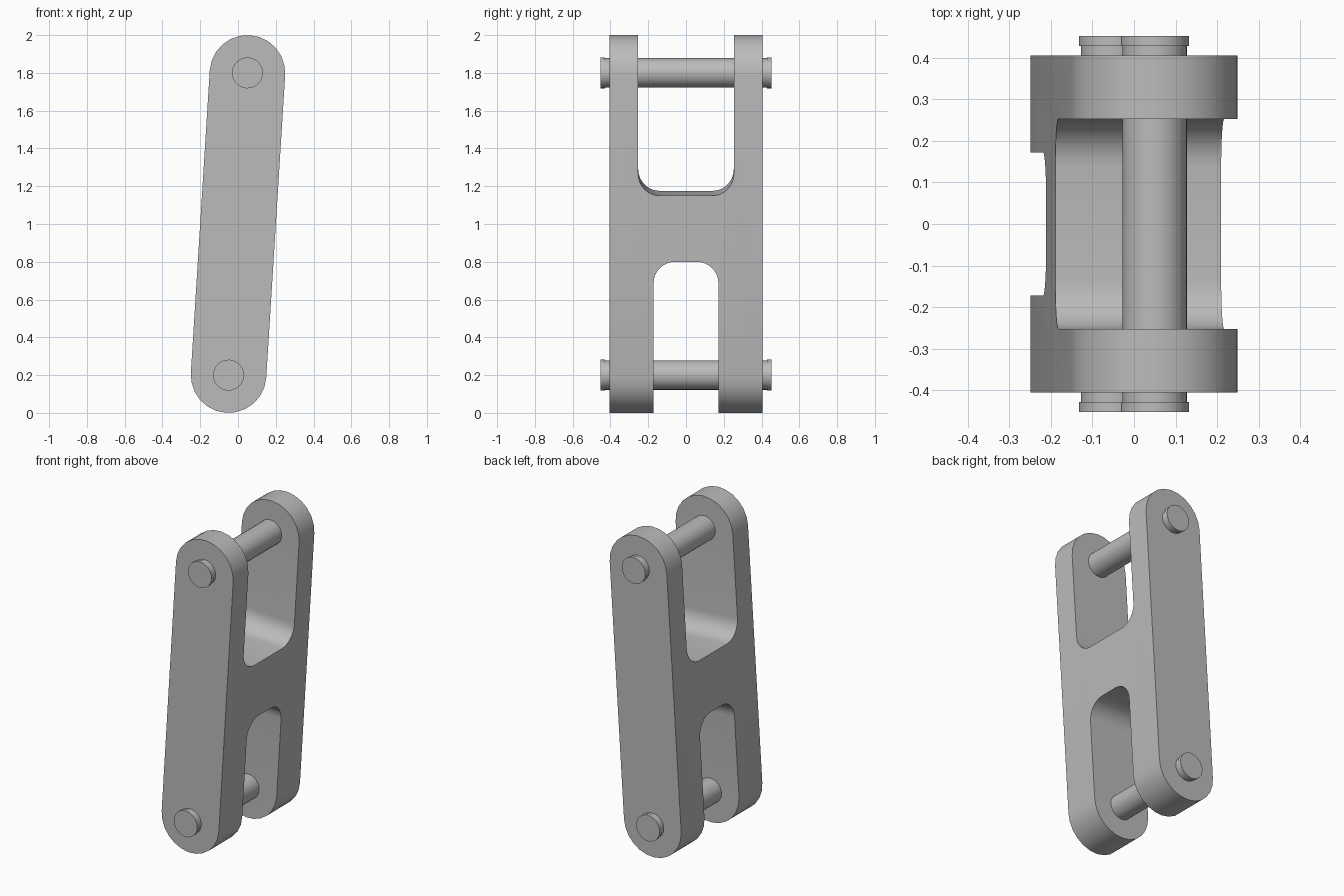
import bpy, bmesh, math
from mathutils import Matrix, Vector

cube = bpy.data.objects.get("Cube")
if cube:
    bpy.data.objects.remove(cube, do_unlink=True)

TILT = math.atan2(0.1, 1.6)       # lean of the link towards +x
REACH = math.hypot(0.05, 0.8)     # centre to pin axis
FRAME = Matrix.Translation((0, 0, 1)) @ Matrix.Rotation(TILT, 4, 'Y')

steel = bpy.data.materials.new("grey steel")
GREY = (0.5, 0.5, 0.5, 1)
steel.use_nodes = True
steel.diffuse_color = GREY
steel.node_tree.nodes["Principled BSDF"].inputs["Base Color"].default_value = GREY


def finish(name, bm):
    bmesh.ops.recalc_face_normals(bm, faces=bm.faces)
    mesh = bpy.data.meshes.new(name)
    bm.to_mesh(mesh)
    bm.free()
    mesh.materials.append(steel)
    ob = bpy.data.objects.new(name, mesh)
    bpy.context.collection.objects.link(ob)
    ob.matrix_world = FRAME
    return ob


def smooth(ob):
    bpy.ops.object.select_all(action='DESELECT')
    ob.select_set(True)
    bpy.context.view_layer.objects.active = ob
    bpy.ops.object.shade_smooth_by_angle(angle=math.radians(35))


def arc(cx, cz, r, start, end, n):
    angles = [math.radians(start + (end - start) * i / n) for i in range(n + 1)]
    return [(cx + r * math.cos(a), cz + r * math.sin(a)) for a in angles]


def prism(name, points, offset):
    """Extrude a closed outline both ways along the offset vector."""
    bm = bmesh.new()
    face = bm.faces.new([bm.verts.new(p - offset) for p in points])
    out = bmesh.ops.extrude_face_region(bm, geom=[face])
    verts = [v for v in out["geom"] if isinstance(v, bmesh.types.BMVert)]
    bmesh.ops.translate(bm, vec=offset * 2, verts=verts)
    return finish(name, bm)


# Link body: long bar with round ends
outline = arc(0, REACH, 0.2, 0, 180, 12) + arc(0, -REACH, 0.2, 180, 360, 12)
body = prism("link_body", [Vector((x, 0, z)) for x, z in outline], Vector((0, 0.405, 0)))

# Fork slots: open at each end, with rounded inner corners
for name, half, floor, r, way in (("upper_slot", 0.253, 0.163, 0.115, 1),
                                  ("lower_slot", 0.172, 0.188, 0.115, -1)):
    edge = [(half, 1.3)] + [(half, floor + r)]
    edge += arc(half - r, floor + r, r, 0, -90, 8)[1:]
    edge += arc(r - half, floor + r, r, -90, -180, 8) + [(-half, 1.3)]
    cutter = prism(name + "_cutter", [Vector((0, y, way * z)) for y, z in edge],
                   Vector((0.5, 0, 0)))
    cutter.hide_render = True
    mod = body.modifiers.new(name, 'BOOLEAN')
    mod.operation = 'DIFFERENCE'
    mod.solver = 'EXACT'
    mod.object = cutter
    bpy.ops.object.select_all(action='DESELECT')
    bpy.context.view_layer.objects.active = body
    body.select_set(True)
    bpy.ops.object.modifier_apply(modifier=name)
    bpy.data.objects.remove(cutter, do_unlink=True)
smooth(body)

# Cross pins: shaft with a slightly wider head at each end
PIN = ((0.082, -0.452), (0.082, -0.428), (0.078, -0.428),
       (0.078, 0.428), (0.082, 0.428), (0.082, 0.452))
SIDES = 24
for name, height in (("upper_pin", REACH), ("lower_pin", -REACH)):
    bm = bmesh.new()
    rings = []
    for r, y in PIN:
        ring = arc(0, height, r, 0, 360, SIDES)[:-1]
        rings.append([bm.verts.new((x, y, z)) for x, z in ring])
    for a, b in zip(rings, rings[1:]):
        for i in range(SIDES):
            j = (i + 1) % SIDES
            bm.faces.new((a[i], a[j], b[j], b[i]))
    bm.faces.new(rings[0])
    bm.faces.new(rings[-1])
    smooth(finish(name, bm))
